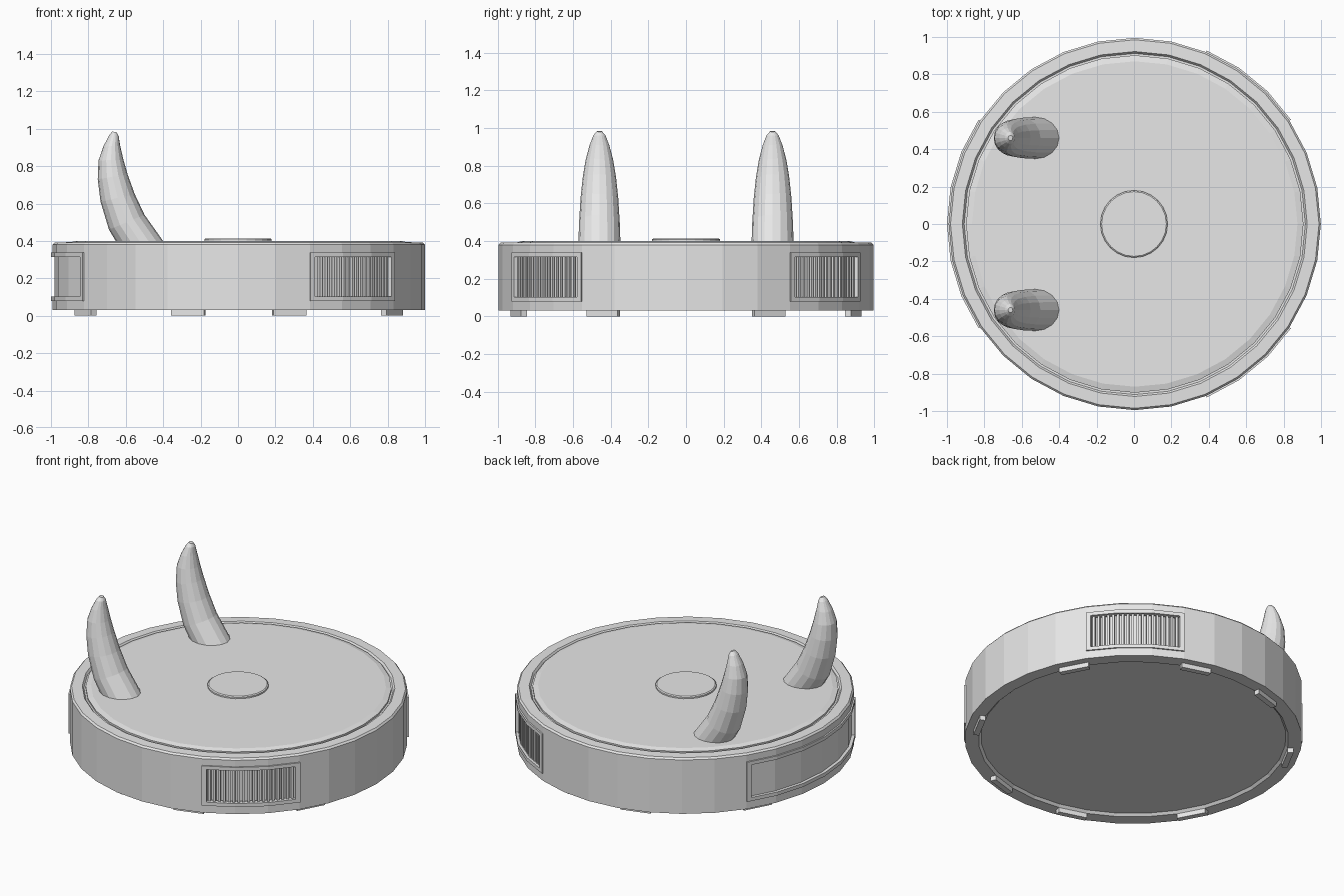
import bpy, bmesh, math
from math import radians, cos, sin, pi

if "Cube" in bpy.data.objects:
    bpy.data.objects.remove(bpy.data.objects["Cube"], do_unlink=True)

SIDES = 32
STEP = 360 / SIDES
CX = 0.004          # body axis offset that keeps the whole model centred
R = 0.995

grey = bpy.data.materials.new("light_grey")
grey.use_nodes = True
grey.diffuse_color = (0.8, 0.8, 0.8, 1)
for node in grey.node_tree.nodes:
    if node.type == 'BSDF_PRINCIPLED':
        node.inputs["Base Color"].default_value = (0.8, 0.8, 0.8, 1)


def finish(name, bm):
    bmesh.ops.recalc_face_normals(bm, faces=bm.faces)
    mesh = bpy.data.meshes.new(name)
    bm.to_mesh(mesh)
    bm.free()
    mesh.materials.append(grey)
    obj = bpy.data.objects.new(name, mesh)
    bpy.context.collection.objects.link(obj)
    return obj


def loft(bm, rings):
    """Skin closed rings of points and cap both ends."""
    loops = [[bm.verts.new(p) for p in ring] for ring in rings]
    n = len(loops[0])
    for a, b in zip(loops, loops[1:]):
        for i in range(n):
            j = (i + 1) % n
            bm.faces.new((a[i], a[j], b[j], b[i]))
    bm.faces.new(loops[0])
    bm.faces.new(loops[-1])


def lathe(name, profile, sides=SIDES, cx=CX):
    bm = bmesh.new()
    loft(bm, [[(cx + r * cos(2 * pi * k / sides), r * sin(2 * pi * k / sides), z)
               for k in range(sides)] for r, z in profile])
    return finish(name, bm)


def on_wall(angle, r, z):
    """Point on the faceted wall whose corner radius is r."""
    off = angle % STEP - STEP / 2
    d = r * cos(radians(STEP / 2)) / cos(radians(off))
    return (CX + d * cos(radians(angle)), d * sin(radians(angle)), z)


def arc_block(bm, a0, a1, r0, r1, z0, z1):
    """Block that follows the faceted wall from angle a0 to a1."""
    corners = [k * STEP for k in range(-SIDES, 2 * SIDES)
               if a0 + 0.01 < k * STEP < a1 - 0.01]
    loft(bm, [[on_wall(a, r0, z0), on_wall(a, r1, z0), on_wall(a, r1, z1), on_wall(a, r0, z1)]
              for a in [a0] + corners + [a1]])


def frame(name, a0, a1, bar):
    bm = bmesh.new()
    for z0, z1 in ((0.08, 0.103), (0.315, 0.338)):
        arc_block(bm, a0, a1, 0.97, 1.004, z0, z1)
    for s in (a0, a1 - bar):
        arc_block(bm, s, s + bar, 0.97, 1.004, 0.103, 0.315)
    return finish(name, bm)


# Main body with recessed underside
body = lathe("body", [(0.90, 0.045), (0.915, 0.03), (R, 0.03), (R, 0.38), (0.985, 0.391),
                      (0.922, 0.393), (0.912, 0.38)])

# Wall openings: two vents and a long shallow panel
BAR = 1.6
VENTS = {"left_front": -67.5, "left_back": 33.75}
SPAN = 3 * STEP
openings = [(a + 0.8, a + SPAN - 0.8, 0.955) for a in VENTS.values()]
openings.append((146.25 + 0.8, 213.75 - 0.8, 0.984))
for a0, a1, depth in openings:
    bm = bmesh.new()
    arc_block(bm, a0, a1, depth, 1.1, 0.09, 0.325)
    cutter = finish("opening_cutter", bm)
    cutter.hide_render = True
    mod = body.modifiers.new("opening", 'BOOLEAN')
    mod.operation = 'DIFFERENCE'
    mod.solver = 'EXACT'
    mod.object = cutter
    bpy.context.view_layer.objects.active = body
    bpy.ops.object.modifier_apply(modifier=mod.name)
    bpy.data.objects.remove(cutter, do_unlink=True)

# Frames and vertical slats
for side, a in VENTS.items():
    frame(side + "_vent_frame", a, a + SPAN, BAR)
    bm = bmesh.new()
    count = 18
    pitch = (SPAN - 2 * BAR) / count
    for i in range(count):
        s = a + BAR + (i + 0.25) * pitch
        arc_block(bm, s, s + pitch * 0.5, 0.95, 0.988, 0.095, 0.32)
    finish(side + "_vent_slats", bm)
frame("side_panel_frame", 146.25, 213.75, BAR)

# Top plate and centre button
lathe("top_plate", [(0.902, 0.37), (0.902, 0.392), (0.87, 0.4)])
lathe("centre_button", [(0.18, 0.39), (0.18, 0.409), (0.173, 0.414)], 24, 0)

# Feet under the rim
bm = bmesh.new()
for k in (2, 6, 9, 13, 18, 22, 25, 29):
    arc_block(bm, k * STEP, (k + 1) * STEP, 0.915, 0.95, 0, 0.035)
finish("feet", bm)

# Curved horns: each ring is left x, left z, right x, right z, half depth
HORN = [(-0.645, 0.385, -0.39, 0.385, 0.112), (-0.69, 0.46, -0.5, 0.54, 0.108),
        (-0.735, 0.61, -0.552, 0.65, 0.1), (-0.75, 0.73, -0.59, 0.755, 0.088),
        (-0.746, 0.83, -0.613, 0.835, 0.073), (-0.72, 0.905, -0.63, 0.91, 0.053),
        (-0.69, 0.963, -0.638, 0.96, 0.032), (-0.673, 0.985, -0.648, 0.98, 0.014)]
for name, y in (("front_horn", -0.46), ("back_horn", 0.46)):
    bm = bmesh.new()
    rings = []
    for xl, zl, xr, zr, ry in HORN:
        ring = []
        for k in range(16):
            c, s = cos(2 * pi * k / 16), sin(2 * pi * k / 16)
            ring.append(((xl + xr) / 2 + c * (xr - xl) / 2, y + s * ry,
                         (zl + zr) / 2 + c * (zr - zl) / 2))
        rings.append(ring)
    loft(bm, rings)
    finish(name, bm)
